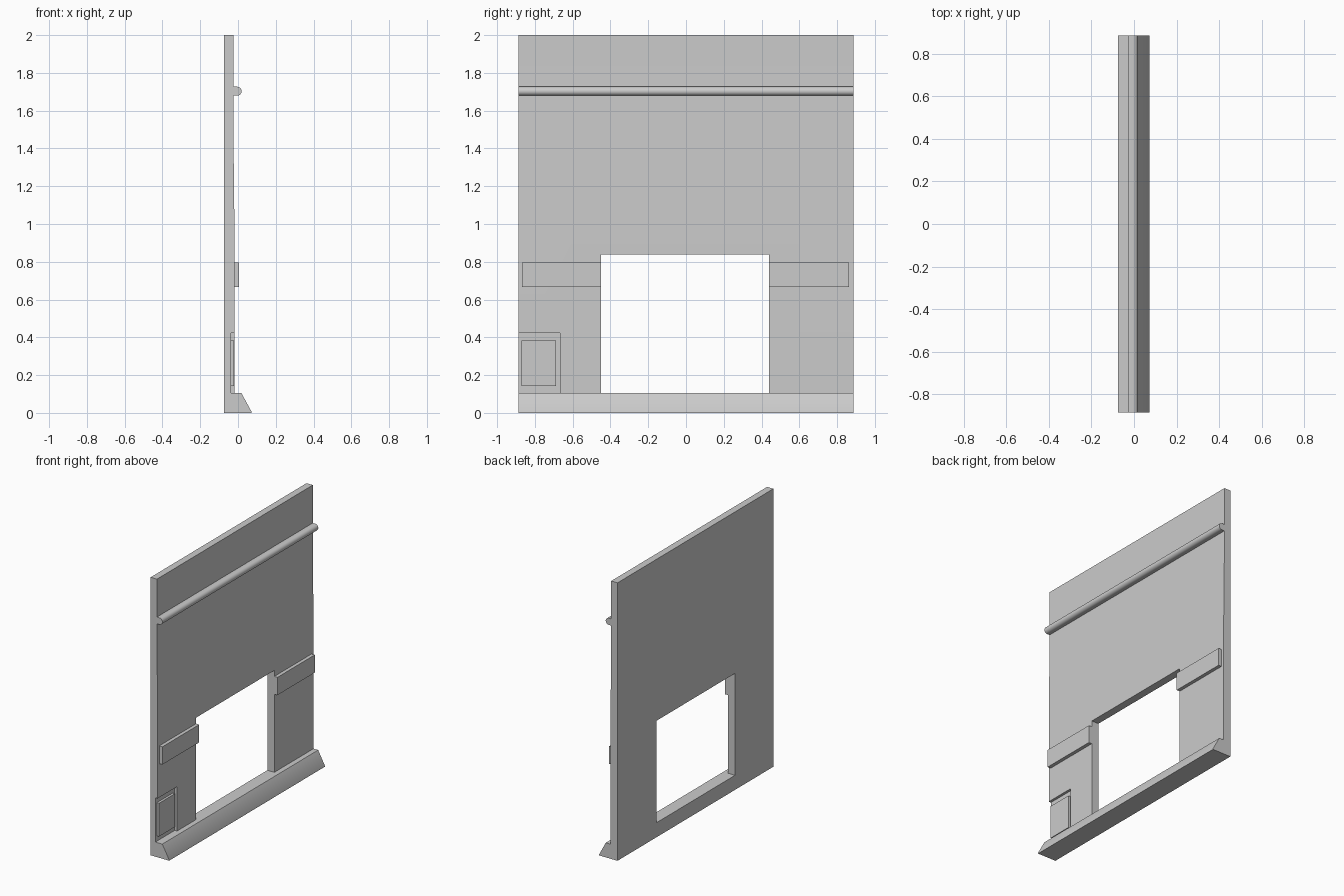
import bpy, bmesh, math

if "Cube" in bpy.data.objects:
    bpy.data.objects.remove(bpy.data.objects["Cube"])

HALF = 0.886   # half width of the wall along y


def prism(name, profile, y0, y1):
    """Extrude an (x, z) outline along y."""
    bm = bmesh.new()
    face = bm.faces.new([bm.verts.new((x, y0, z)) for x, z in profile])
    ext = bmesh.ops.extrude_face_region(bm, geom=[face])
    verts = [v for v in ext["geom"] if isinstance(v, bmesh.types.BMVert)]
    bmesh.ops.translate(bm, verts=verts, vec=(0, y1 - y0, 0))
    bmesh.ops.recalc_face_normals(bm, faces=bm.faces)
    mesh = bpy.data.meshes.new(name)
    bm.to_mesh(mesh)
    bm.free()
    obj = bpy.data.objects.new(name, mesh)
    bpy.context.collection.objects.link(obj)
    return obj


def box(name, x0, x1, y0, y1, z0, z1):
    return prism(name, [(x0, z0), (x1, z0), (x1, z1), (x0, z1)], y0, y1)


def activate(obj):
    bpy.ops.object.select_all(action='DESELECT')
    obj.select_set(True)
    bpy.context.view_layer.objects.active = obj


def cut(target, cutter):
    cutter.hide_render = True
    mod = target.modifiers.new("cut", 'BOOLEAN')
    mod.operation = 'DIFFERENCE'
    mod.solver = 'EXACT'
    mod.object = cutter
    activate(target)
    bpy.ops.object.modifier_apply(modifier=mod.name)
    bpy.data.objects.remove(cutter, do_unlink=True)


# Wall slab with sloped skirting at the foot
wall = prism("wall", [(-0.075, 0), (0.072, 0), (0.072, 0.006), (0.018, 0.105),
                      (-0.019, 0.105), (-0.019, 1.0), (-0.025, 1.55),
                      (-0.025, 2.0), (-0.075, 2.0)], -HALF, HALF)

# Window opening and corner recess
cut(wall, box("opening_cutter", -0.2, 0.2, -0.45, 0.44, 0.105, 0.838))
cut(wall, box("recess_cutter", -0.037, 0.2, -1.0, -0.667, 0.105, 0.424))

# Raised panel inside the recess
box("recess_panel", -0.04, -0.02, -0.87, -0.688, 0.143, 0.382)

# Flat bands either side of the opening
box("band_left", -0.03, 0.006, -0.868, -0.45, 0.667, 0.795)
box("band_right", -0.03, 0.006, 0.44, 0.864, 0.667, 0.795)

# Round-nosed rail near the top
r, cz, cx = 0.024, 1.703, -0.005
nose = [(cx + r * math.cos(a), cz + r * math.sin(a))
        for a in (math.radians(-90 + 22.5 * i) for i in range(9))]
rail = prism("rail", [(-0.03, cz - r)] + nose + [(-0.03, cz + r)], -HALF, HALF)

for obj in (wall, rail):
    activate(obj)
    bpy.ops.object.shade_smooth_by_angle(angle=math.radians(30))
